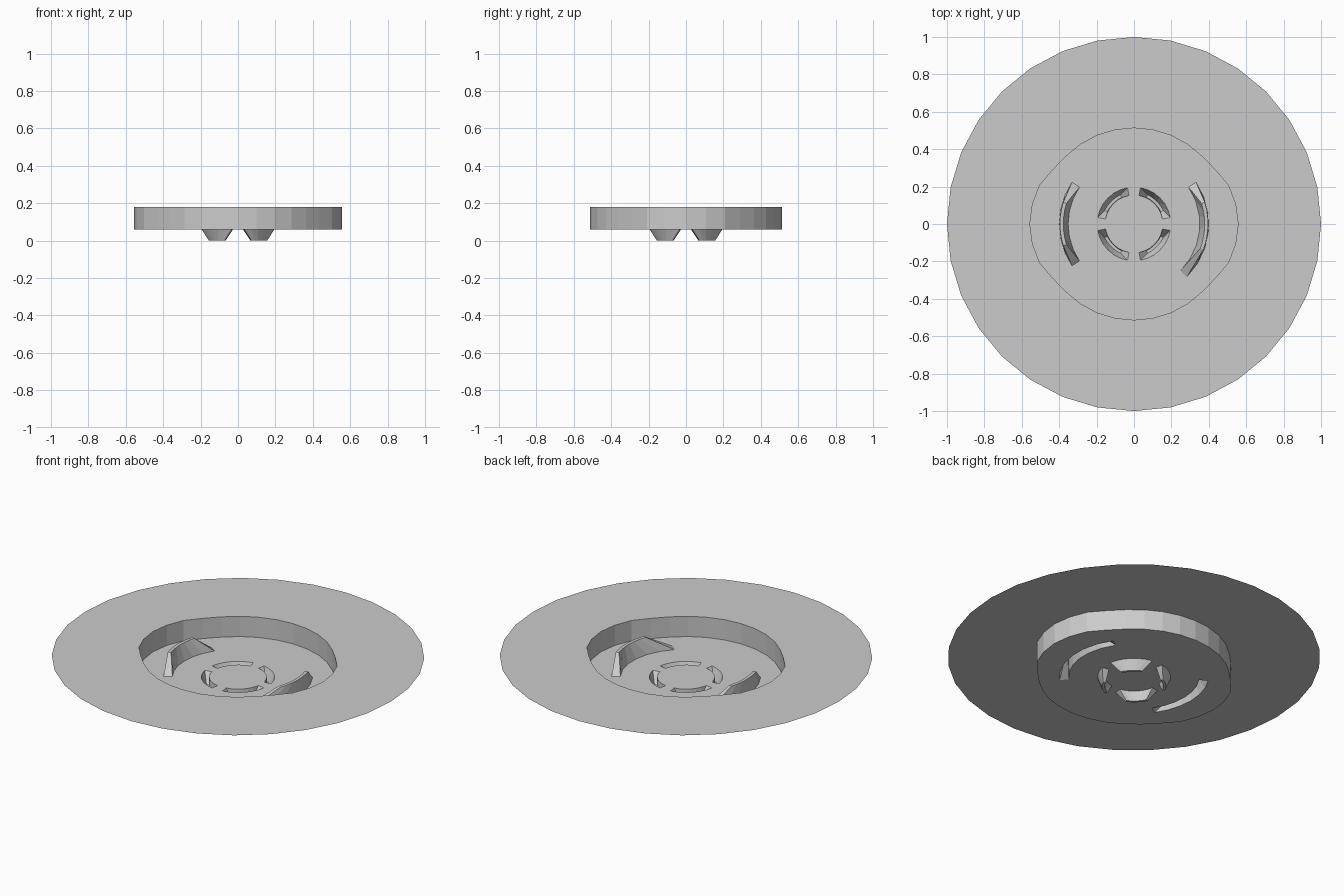
import bpy, bmesh
from math import sin, cos, radians, pi

if "Cube" in bpy.data.objects:
    bpy.data.objects.remove(bpy.data.objects["Cube"])

RIM_Z, FLOOR_Z = 0.18, 0.06


def finish(bm, name):
    bmesh.ops.recalc_face_normals(bm, faces=bm.faces[:])
    me = bpy.data.meshes.new(name)
    bm.to_mesh(me)
    bm.free()
    ob = bpy.data.objects.new(name, me)
    bpy.context.collection.objects.link(ob)
    return ob


def arc(r, a0, a1, n=6):
    steps = [radians(a0 + (a1 - a0) * i / n) for i in range(n + 1)]
    return [(r * cos(a), r * sin(a)) for a in steps]


def slot(r_in, r_out, a0, a1):
    """Closed outline of a curved slot."""
    return arc(r_out, a0, a1) + arc(r_in, a1, a0)


def bridge(name, loop_a, za, loop_b, zb):
    """Strip of quads between two closed outlines."""
    bm = bmesh.new()
    va = [bm.verts.new((x, y, za)) for x, y in loop_a]
    vb = [bm.verts.new((x, y, zb)) for x, y in loop_b]
    n = len(va)
    for i in range(n):
        j = (i + 1) % n
        bm.faces.new((va[i], va[j], vb[j], vb[i]))
    return bm, vb


def pressed_rib(name, base, top, z):
    """Curved groove pressed out of the floor sheet, open on the floor side."""
    bm, vb = bridge(name, base, FLOOR_Z, top, z)
    n = len(vb)
    for i in range(n // 2 - 1):
        bm.faces.new((vb[i], vb[i + 1], vb[n - 2 - i], vb[n - 1 - i]))
    return finish(bm, name)


# Outlines: round rim and a pan that bulges slightly towards +x and -x
angles = [2 * pi * i / 32 for i in range(32)]
rim = [(cos(a), sin(a)) for a in angles]
bulge = {0: 0.557, 1: 0.553, 2: 0.545, 3: 0.522}
pan = []
for i, a in enumerate(angles):
    r = bulge.get(min(i % 16, 16 - i % 16), 0.513)
    pan.append((r * cos(a), r * sin(a)))

# Flat flange and pan wall
finish(bridge("flange", rim, RIM_Z, pan, RIM_Z)[0], "flange")
finish(bridge("pan_wall", pan, RIM_Z, pan, FLOOR_Z)[0], "pan_wall")

# Four feet pressed down, two ribs pressed up
holes = []
for k in range(4):
    q = 90 * k
    base = slot(0.155, 0.197, q + 10, q + 80)
    pressed_rib("foot", base, slot(0.157, 0.172, q + 25, q + 65), 0.0)
    holes.append(base)
for a0, a1, t0, t1 in ((146, 214, 163, 197), (-45, 34, -20, 17)):
    base = slot(0.352, 0.4, a0, a1)
    pressed_rib("locking_rib", base, slot(0.378, 0.396, t0, t1), 0.15)
    holes.append(base)

# Pan floor with the slots left open
bm = bmesh.new()
for loop in [pan] + holes:
    vs = [bm.verts.new((x, y, FLOOR_Z)) for x, y in loop]
    for i, v in enumerate(vs):
        bm.edges.new((v, vs[(i + 1) % len(vs)]))
bmesh.ops.triangle_fill(bm, use_beauty=True, use_dissolve=False,
                        edges=bm.edges[:], normal=(0, 0, 1))
finish(bm, "pan_floor")
